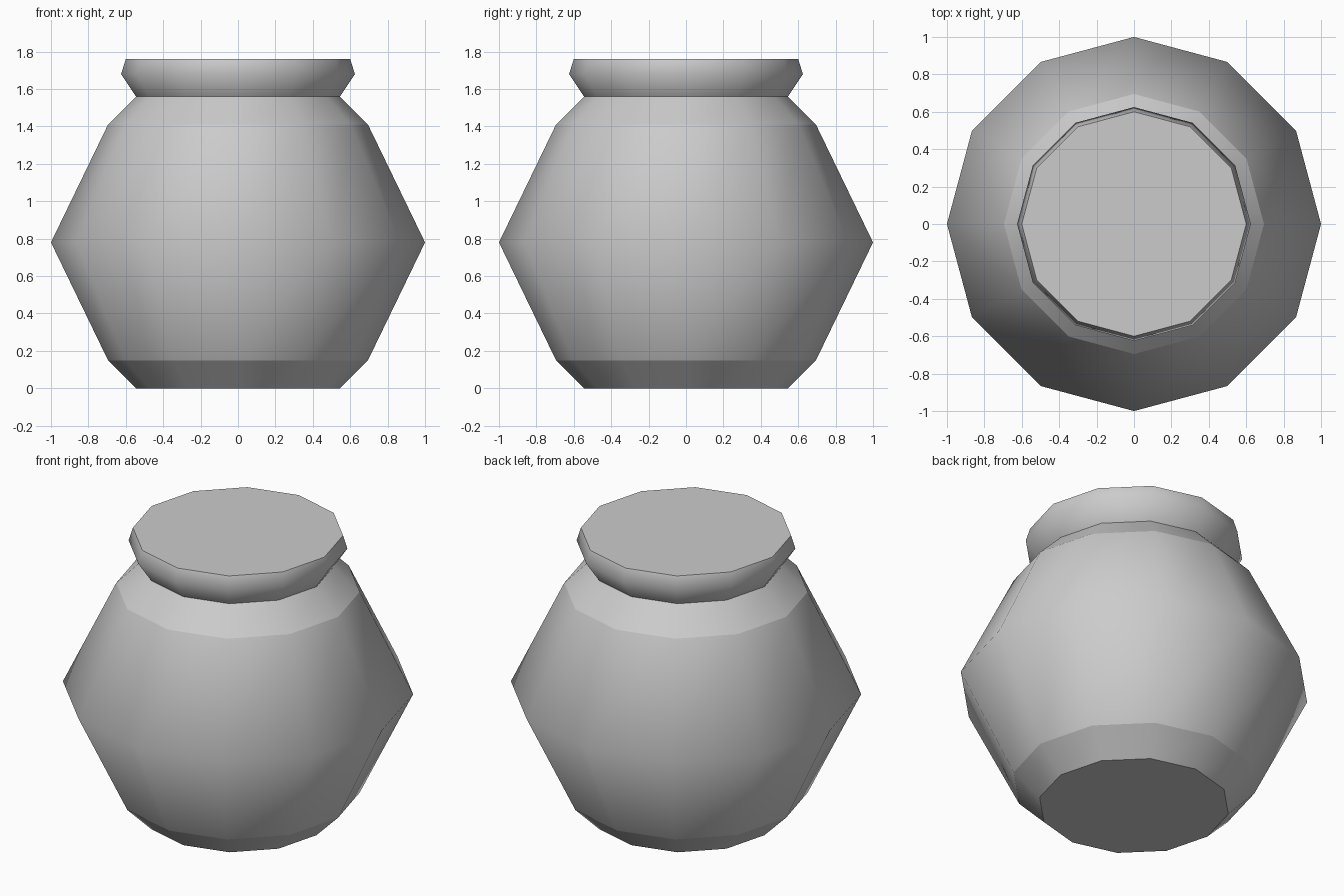
import bpy, bmesh, math

if "Cube" in bpy.data.objects:
    bpy.data.objects.remove(bpy.data.objects["Cube"])

SIDES = 12


def lathe(name, profile, cap_bottom, cap_top, sharp_rings):
    """Revolve (radius, height) points into a 12-sided shell, creased at the given rings."""
    bm = bmesh.new()
    rings = []
    for r, z in profile:
        rings.append([bm.verts.new((r * math.cos(2 * math.pi * i / SIDES),
                                    r * math.sin(2 * math.pi * i / SIDES), z))
                      for i in range(SIDES)])
    for low, high in zip(rings, rings[1:]):
        for i in range(SIDES):
            j = (i + 1) % SIDES
            bm.faces.new((low[i], low[j], high[j], high[i]))
    if cap_bottom:
        bm.faces.new(rings[0][::-1])
    if cap_top:
        bm.faces.new(rings[-1])
    for f in bm.faces:
        f.smooth = True
    for k in sharp_rings:
        for i in range(SIDES):
            bm.edges.get((rings[k][i], rings[k][(i + 1) % SIDES])).smooth = False
    mesh = bpy.data.meshes.new(name)
    bm.to_mesh(mesh)
    bm.free()
    obj = bpy.data.objects.new(name, mesh)
    bpy.context.collection.objects.link(obj)
    return obj


# Pot body: foot, wide belly, shoulder
lathe("pot_body",
      [(0.545, 0), (0.695, 0.15), (1.0, 0.78), (0.695, 1.41), (0.545, 1.56)],
      True, False, [0, 1, 3])

# Flared rim with flat closed top
lathe("pot_lid",
      [(0.545, 1.56), (0.625, 1.68), (0.6, 1.76)],
      False, True, [2])
